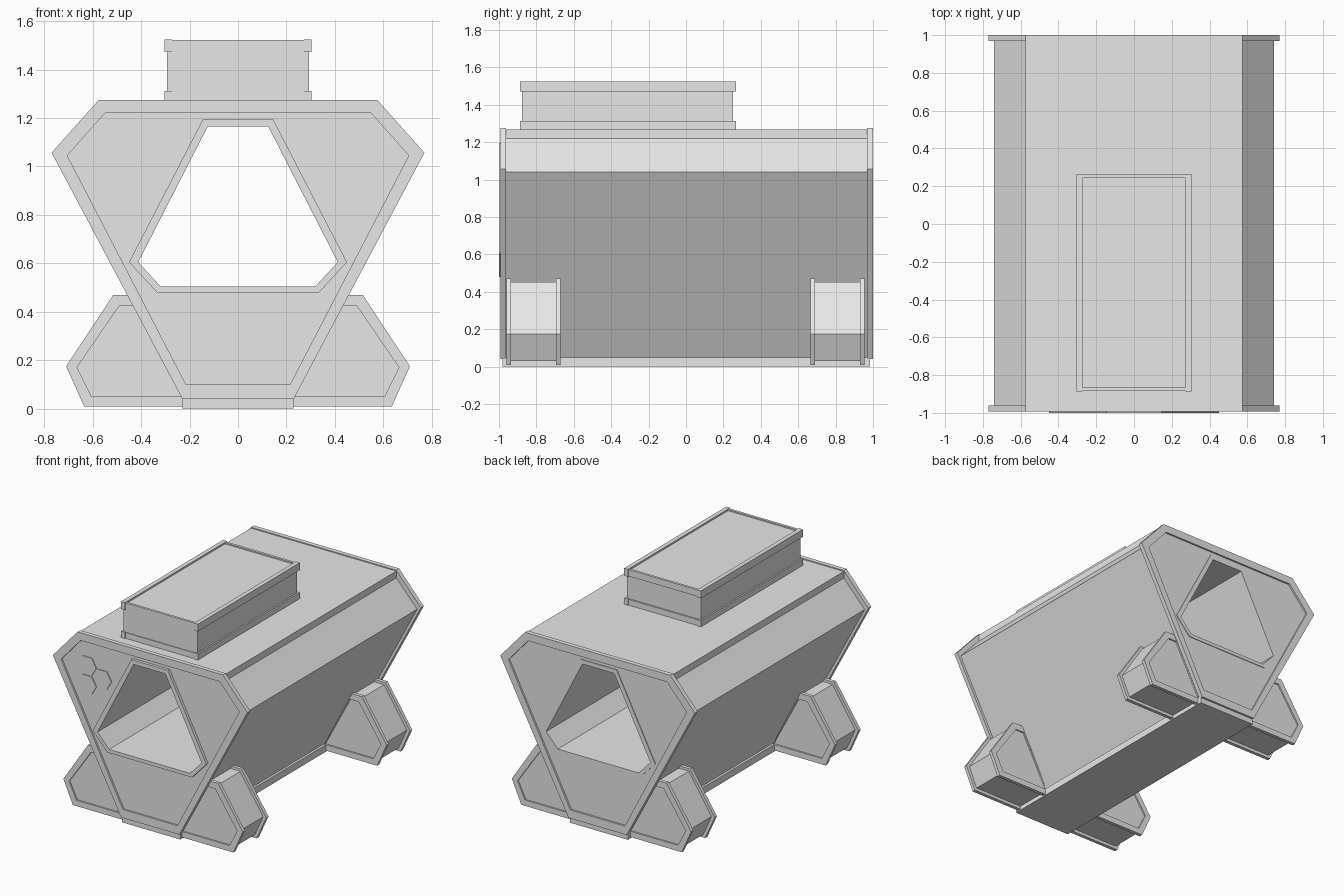
import bpy
import bmesh
from math import cos, sin, pi

cube = bpy.data.objects.get("Cube")
if cube:
    bpy.data.objects.remove(cube)

grey = bpy.data.materials.new("plain_grey")
grey.use_nodes = True
grey.diffuse_color = (0.8, 0.8, 0.8, 1)
grey.node_tree.nodes["Principled BSDF"].inputs["Base Color"].default_value = (0.8, 0.8, 0.8, 1)


def finish(name, bm):
    bmesh.ops.recalc_face_normals(bm, faces=bm.faces)
    mesh = bpy.data.meshes.new(name)
    bm.to_mesh(mesh)
    bm.free()
    mesh.materials.append(grey)
    obj = bpy.data.objects.new(name, mesh)
    bpy.context.collection.objects.link(obj)
    return obj


def prism(name, outline, y0, y1, hole=None):
    """Extrude an x-z outline along y, optionally with a matching hole."""
    bm = bmesh.new()
    n = len(outline)
    loops = [outline, hole] if hole else [outline]
    rings = [[[bm.verts.new((x, y, z)) for x, z in loop] for y in (y0, y1)] for loop in loops]
    for front, back in rings:
        for i in range(n):
            j = (i + 1) % n
            bm.faces.new((front[i], front[j], back[j], back[i]))
    for end in (0, 1):
        if hole:
            a, b = rings[0][end], rings[1][end]
            for i in range(n):
                j = (i + 1) % n
                bm.faces.new((a[i], a[j], b[j], b[i]))
        else:
            bm.faces.new(rings[0][end])
    return finish(name, bm)


def box(name, x0, x1, y0, y1, z0, z1):
    return prism(name, [(x0, z0), (x1, z0), (x1, z1), (x0, z1)], y0, y1)


def mirrored(half):
    """Complete a right-hand half outline, listed from top to bottom."""
    return half + [(-x, z) for x, z in reversed(half)]


# Six-sided outlines
plate_outline = mirrored([(0.575, 1.275), (0.77, 1.057), (0.23, 0.04)])
panel_outline = mirrored([(0.55, 1.22), (0.705, 1.045), (0.215, 0.1)])
body_outline = mirrored([(0.575, 1.22), (0.74, 1.04), (0.21, 0.045)])
tube_outline = mirrored([(0.145, 1.195), (0.45, 0.605), (0.335, 0.48)])
opening = mirrored([(0.125, 1.165), (0.412, 0.605), (0.32, 0.505)])

# Hollow body with top and bottom slabs
prism("body_shell", body_outline, -0.965, 0.975, tube_outline)
prism("tunnel_lining", tube_outline, -1.0, 0.992, opening)
box("top_slab", -0.575, 0.575, -0.965, 0.975, 1.2, 1.268)
box("bottom_slab", -0.23, 0.23, -0.98, 0.985, 0, 0.05)

# End plates: raised rim around a recessed panel
for side, rim, panel, inner in (("front", -0.993, -0.98, -0.962), ("back", 1.0, 0.987, 0.968)):
    prism(side + "_rim", plate_outline, rim, inner, panel_outline)
    prism(side + "_panel", panel_outline, panel, inner, tube_outline)

# Hexagonal cells on the front panel
for x, z in ((-0.505, 1.048), (-0.505, 0.915), (-0.385, 0.983)):
    cell = [(x + 0.073 * cos(i * pi / 3), z + 0.073 * sin(i * pi / 3)) for i in range(6)]
    prism("hexagon_cell", cell, -0.986, -0.979)

# Four feet: a core between two flanges with recessed faces
flange = [(0.43, 0.47), (0.515, 0.47), (0.71, 0.175), (0.635, 0.008), (0.2, 0.008)]
recess = [(0.42, 0.425), (0.49, 0.425), (0.665, 0.17), (0.605, 0.05), (0.22, 0.05)]
core = [(0.42, 0.452), (0.505, 0.452), (0.685, 0.175), (0.62, 0.03), (0.2, 0.03)]
for sx, side in ((1, "left"), (-1, "right")):
    flip = lambda pts: [(sx * x, z) for x, z in pts]
    for centre, end in ((-0.815, "front"), (0.81, "back")):
        name = f"{end}_{side}_foot"
        prism(name + "_core", flip(core), centre - 0.125, centre + 0.125)
        for d in (-1, 1):
            prism(name + "_rim", flip(flange), centre + d * 0.12, centre + d * 0.145, flip(recess))
            prism(name + "_panel", flip(recess), centre + d * 0.12, centre + d * 0.135)

# Box on the roof, with rails around its base and lid
box("roof_box", -0.293, 0.293, -0.878, 0.25, 1.26, 1.49)
box("roof_box_lid", -0.275, 0.275, -0.87, 0.25, 1.48, 1.513)
for name, z0, z1 in (("base", 1.265, 1.312), ("lid", 1.472, 1.525)):
    for s in (-1, 1):
        x0, x1 = sorted((s * 0.273, s * 0.304))
        box(name + "_side_rail", x0, x1, -0.888, 0.266, z0, z1)
    for y0, y1 in ((-0.883, -0.865), (0.243, 0.261)):
        box(name + "_end_rail", -0.275, 0.275, y0, y1, z0 + 0.003, z1 - 0.003)
